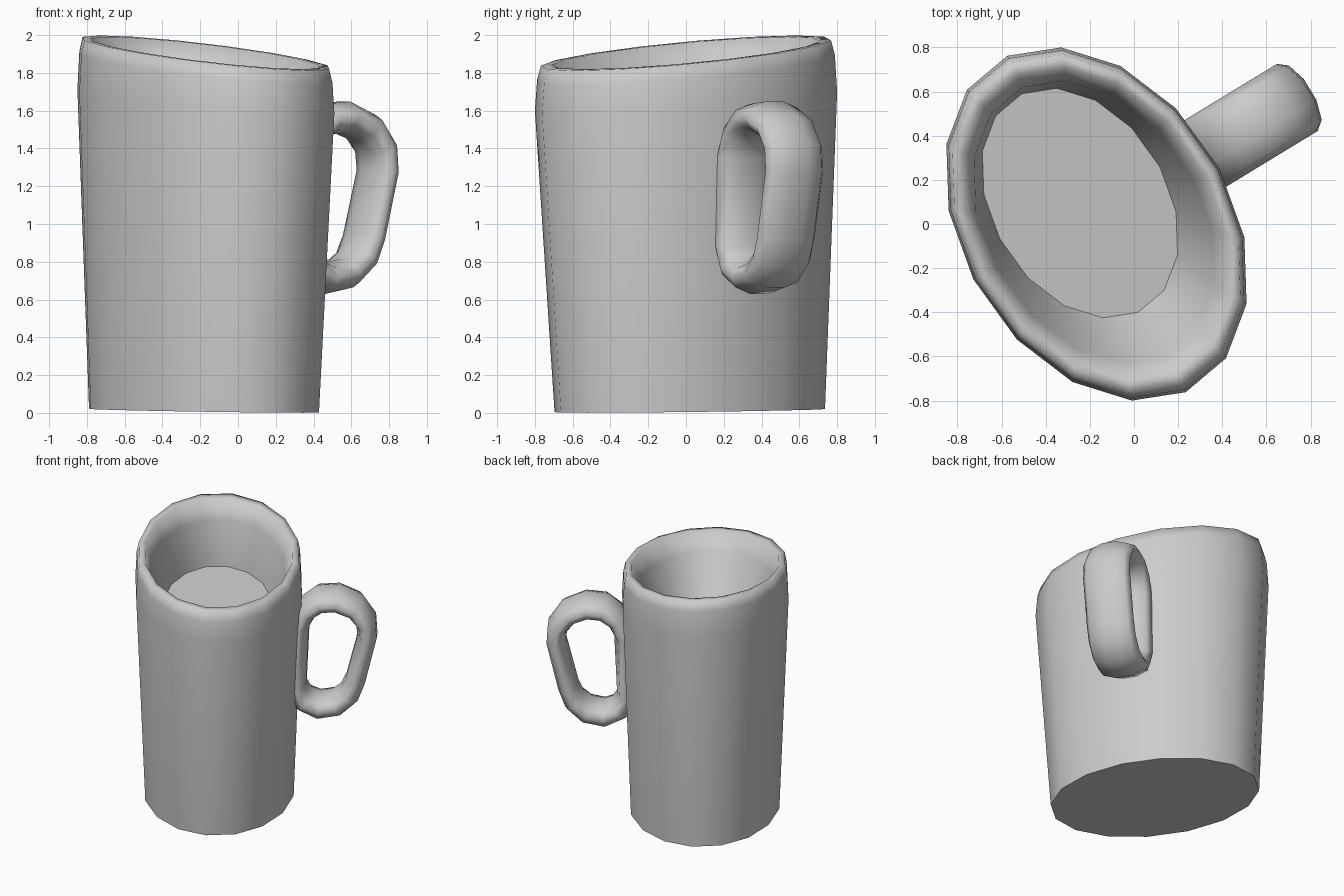
import bpy, bmesh
from math import sin, cos, tau
from mathutils import Vector

if "Cube" in bpy.data.objects:
    bpy.data.objects.remove(bpy.data.objects["Cube"])

SIDES = 16


def bridge(bm, a, b):
    """Smooth quads between two closed loops of equal length."""
    n = len(a)
    for i in range(n):
        j = (i + 1) % n
        bm.faces.new((a[i], a[j], b[j], b[i])).smooth = True


def finish(bm, name):
    bmesh.ops.recalc_face_normals(bm, faces=bm.faces)
    me = bpy.data.meshes.new(name)
    bm.to_mesh(me)
    bm.free()
    ob = bpy.data.objects.new(name, me)
    bpy.context.collection.objects.link(ob)
    return ob


# Mug body: skewed oval loops; each is centre x, centre y, height, scale, tilt
U, V = Vector((-0.16, 0.80)), Vector((0.67, -0.06))
SLOPE = Vector((-0.095, 0.068))
LOOPS = [
    (-0.18, 0.02, 0.012, 0.895, 0.13),    # base
    (-0.17, 0.00, 1.65, 1.00, 0.70),      # shoulder
    (-0.17, 0.00, 1.83, 0.985, 0.95),
    (-0.17, 0.00, 1.905, 0.96, 1.0),      # rim, outer edge
    (-0.17, 0.00, 1.905, 0.885, 1.0),     # rim, inner edge
    (-0.18, 0.01, 1.77, 0.80, 1.0),       # inner wall
    (-0.245, 0.095, 1.42, 0.65, 1.0),     # inner floor
]
bm = bmesh.new()
rings = []
for cx, cy, z, s, tilt in LOOPS:
    ring = []
    for i in range(SIDES):
        a = tau * i / SIDES
        d = (U * cos(a) + V * sin(a)) * s
        ring.append(bm.verts.new((cx + d.x, cy + d.y, z + SLOPE.dot(d) * tilt)))
    rings.append(ring)
for lo, hi in zip(rings, rings[1:]):
    bridge(bm, lo, hi)
bm.faces.new(rings[0])       # flat underside
bm.faces.new(rings[-1])      # flat floor inside
finish(bm, "mug_body")

# Handle: flattened oval section swept round a closed path (outward, height)
PATH = [(0.44, 1.36), (0.49, 1.48), (0.59, 1.555), (0.71, 1.565), (0.84, 1.51),
        (0.92, 1.40), (0.93, 1.28), (0.845, 0.93), (0.80, 0.82), (0.71, 0.74),
        (0.58, 0.715), (0.47, 0.765), (0.42, 0.88)]
OUT = Vector((0.854, 0.52, 0))
SIDE = Vector((-0.52, 0.854, 0))
bm = bmesh.new()
rings = []
n = len(PATH)
for i in range(n):
    p = Vector(PATH[i])
    t = (Vector(PATH[(i + 1) % n]) - Vector(PATH[i - 1])).normalized()
    nr = Vector((-t.y, t.x))
    thick = 0.07 + 0.02 * abs(nr.y)
    ring = []
    for k in range(10):
        a = tau * k / 10
        q = p + nr * thick * sin(a)
        co = OUT * q.x + SIDE * (0.105 + 0.178 * cos(a)) + Vector((0, 0, q.y))
        ring.append(bm.verts.new(co))
    rings.append(ring)
for i in range(n):
    bridge(bm, rings[i], rings[(i + 1) % n])
finish(bm, "handle")
